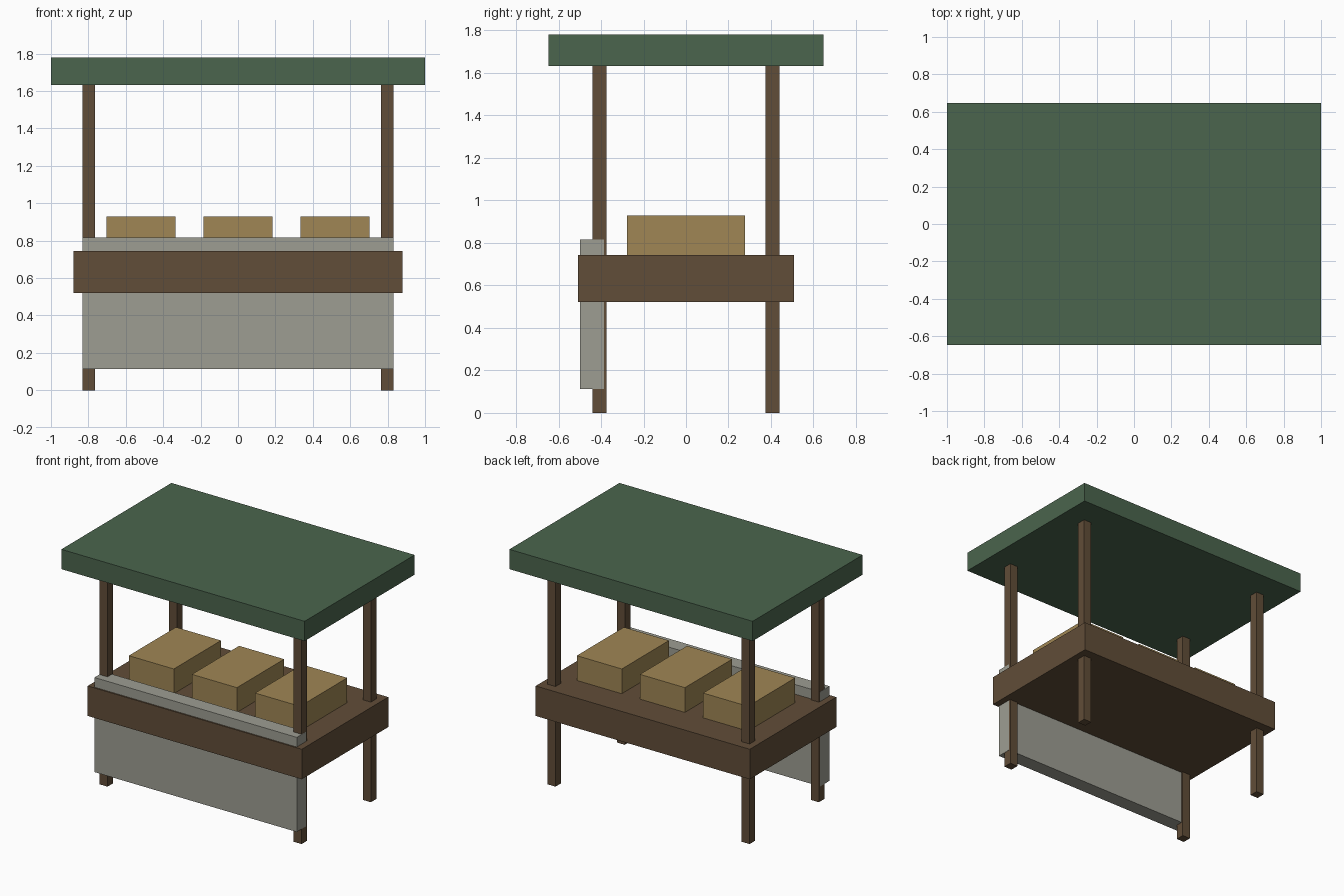
import bpy

if "Cube" in bpy.data.objects:
    bpy.data.objects.remove(bpy.data.objects["Cube"])


def material(name, color):
    m = bpy.data.materials.new(name)
    m.diffuse_color = (*color, 1)
    m.use_nodes = True
    m.node_tree.nodes["Principled BSDF"].inputs["Base Color"].default_value = m.diffuse_color
    return m


def box(name, x, y, z, mat):
    """Box spanning the (min, max) ranges x, y and z."""
    bpy.ops.mesh.primitive_cube_add(size=1, location=[sum(r) / 2 for r in (x, y, z)])
    ob = bpy.context.object
    ob.name = name
    ob.scale = [r[1] - r[0] for r in (x, y, z)]
    bpy.ops.object.transform_apply(location=False, rotation=False, scale=True)
    ob.data.materials.append(mat)
    return ob


wood = material("dark_wood", (0.12, 0.075, 0.04))
green = material("green_cloth", (0.07, 0.13, 0.075))
straw = material("crate_wood", (0.35, 0.24, 0.09))
grey = material("grey_cloth", (0.34, 0.34, 0.29))

# Counter and canopy
box("counter", (-0.88, 0.88), (-0.508, 0.508), (0.521, 0.744), wood)
box("canopy", (-1, 1), (-0.646, 0.646), (1.633, 1.78), green)

# Cloth panel hanging along the front
box("front_panel", (-0.832, 0.832), (-0.498, -0.387), (0.113, 0.816), grey)

# Four corner posts
half = 0.0325
for sx, side in ((-1, "left"), (1, "right")):
    for sy, end in ((-1, "front"), (1, "back")):
        cx, cy = sx * 0.798, sy * 0.407
        box(f"{end}_{side}_post", (cx - half, cx + half), (cy - half, cy + half), (0, 1.633), wood)

# Three crates on the counter
for i, cx in enumerate((-0.519, 0, 0.519)):
    box(f"crate_{i + 1}", (cx - 0.185, cx + 0.185), (-0.277, 0.277), (0.744, 0.928), straw)
